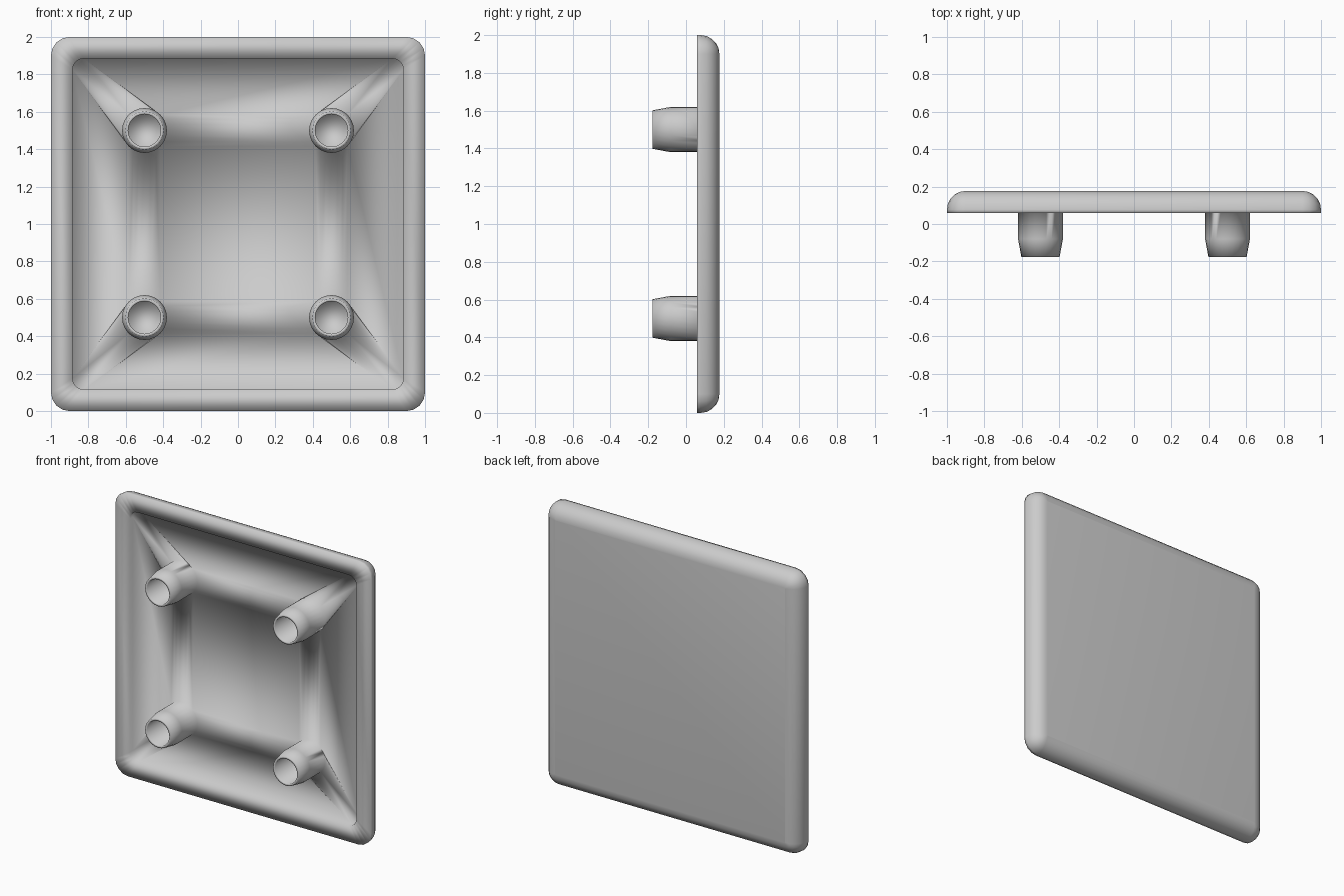
import bpy, bmesh
from math import sin, cos, pi, radians

if "Cube" in bpy.data.objects:
    bpy.data.objects.remove(bpy.data.objects["Cube"])

bm = bmesh.new()
SEG = 24      # sides of each peg
K = 4         # segments per rounded plate corner
FLOOR = 0.088  # y of the recess floor


def rounded_square(h, r, y):
    # loop of verts, (K+1) per corner, starting at +x +z, counter-clockwise
    loop = []
    for q in range(4):
        a0 = q * pi / 2
        cx = (h - r) * (1 if q in (0, 3) else -1)
        cz = (h - r) * (1 if q in (0, 1) else -1)
        for i in range(K + 1):
            a = a0 + i * pi / 2 / K
            loop.append(bm.verts.new((cx + r * cos(a), y, 1 + cz + r * sin(a))))
    return loop


def circle(cx, cz, r, y):
    return [bm.verts.new((cx + r * cos(2 * pi * i / SEG), y,
                          1 + cz + r * sin(2 * pi * i / SEG))) for i in range(SEG)]


def bridge(a, b):
    n = len(a)
    for i in range(n):
        bm.faces.new((a[i], a[(i + 1) % n], b[(i + 1) % n], b[i]))


# plate: flat back, rounded edge, flat rim, recess wall
profile = []
for i in range(6):
    a = radians(90 - 18 * i)
    inset = 0.1 * (1 - cos(a))
    profile.append((1 - inset, max(0.1 - inset, 0.004), 0.077 + 0.1 * sin(a)))
profile += [(1, 0.1, 0.058), (0.885, 0.06, 0.058), (0.885, 0.06, FLOOR)]
loops = [rounded_square(*p) for p in profile]
bm.faces.new(loops[0])
for a, b in zip(loops, loops[1:]):
    bridge(a, b)
floor = loops[-1]

# four hollow tapered pegs
rings = []
for sx, sz in ((1, 1), (-1, 1), (-1, -1), (1, -1)):
    peg = [circle(0.5 * sx, 0.5 * sz, r, y) for r, y in
           ((0.12, FLOOR), (0.12, -0.08), (0.102, -0.177), (0.087, -0.177), (0.087, 0.06))]
    for a, b in zip(peg, peg[1:]):
        bridge(a, b)
    bm.faces.new(peg[-1])
    rings.append(peg[0])


def arc(q, start, end):
    # ring verts of peg q between two angles in degrees
    s, e = start * SEG // 360, end * SEG // 360
    step = 1 if e > s else -1
    return [rings[q % 4][i % SEG] for i in range(s, e + step, step)]


# recess floor joined to the peg bases
for q in range(4):
    t = 90 * q
    mid = q * (K + 1) + K // 2
    edge = [floor[(mid + i) % len(floor)] for i in range(K + 2)]
    near, far = edge[:K // 2 + 1], edge[K // 2 + 1:]
    a, b = arc(q, 135 + t, 45 + t), arc(q + 1, 135 + t, 45 + t)
    bm.faces.new([near[-1], far[0], b[-1], a[0]])
    for corner, ring, tip, outer in ((near, a, near[-1], a[-1]), (far, b, far[0], b[0])):
        for p, r in zip(ring, ring[1:]):
            bm.faces.new((tip, p, r))
        for p, r in zip(corner, corner[1:]):
            bm.faces.new((outer, p, r))
    bm.faces.new(arc(q, 135 + t, 225 + t) + arc(q + 1, -45 + t, 45 + t))
bm.faces.new([rings[q][(225 + 90 * q) * SEG // 360 % SEG] for q in range(4)])

bmesh.ops.recalc_face_normals(bm, faces=bm.faces[:])
for f in bm.faces:
    f.smooth = True

mesh = bpy.data.meshes.new("pegged_plate")
bm.to_mesh(mesh)
bm.free()
obj = bpy.data.objects.new("pegged_plate", mesh)
bpy.context.scene.collection.objects.link(obj)
